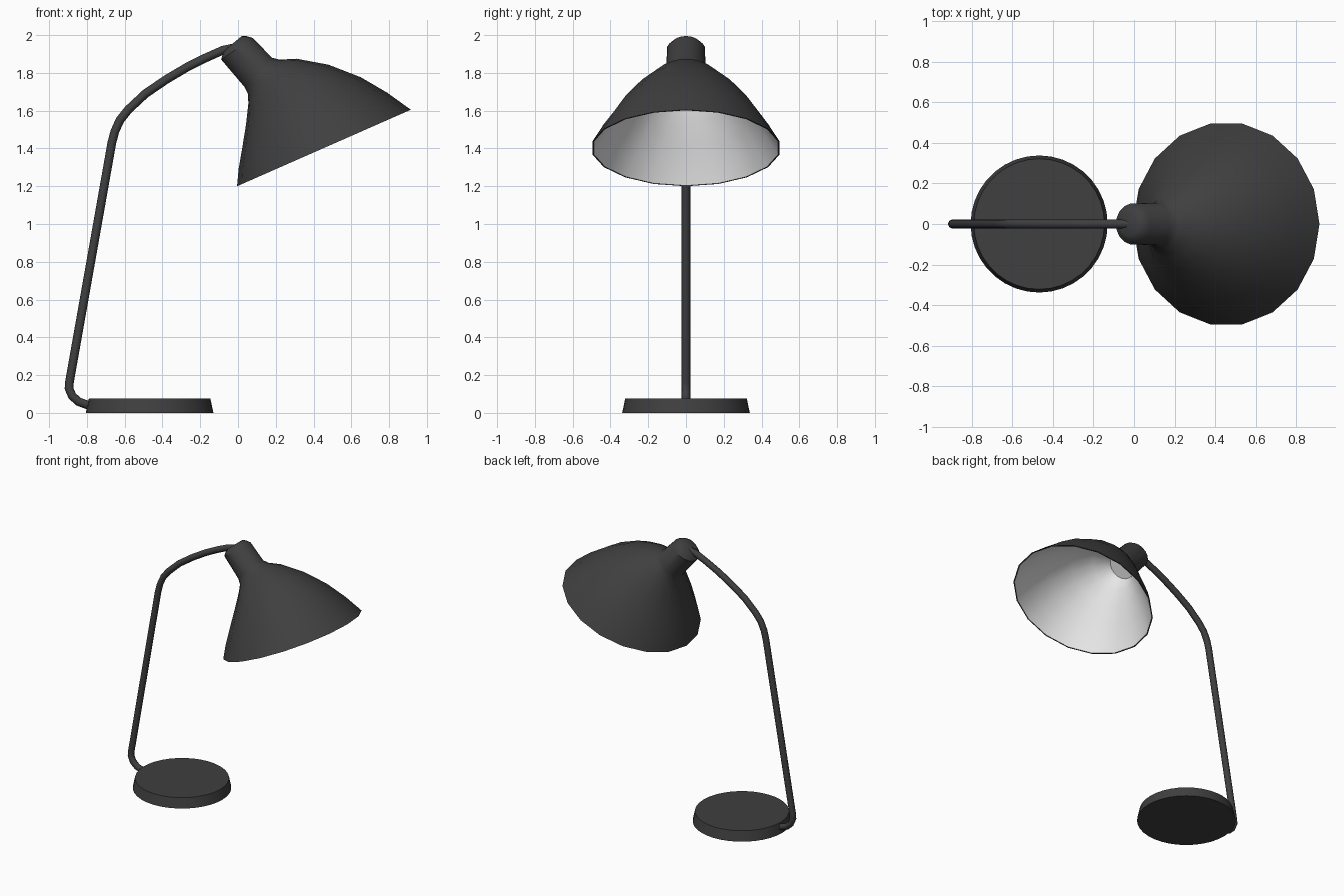
import bpy, bmesh, math
from mathutils import Vector

cube = bpy.data.objects.get("Cube")
if cube:
    bpy.data.objects.remove(cube)


def material(name, value):
    m = bpy.data.materials.new(name)
    m.use_nodes = True
    color = (value, value, value, 1)
    m.diffuse_color = color
    bsdf = m.node_tree.nodes["Principled BSDF"]
    bsdf.inputs["Base Color"].default_value = color
    bsdf.inputs["Roughness"].default_value = 0.6
    return m


black = material("matte black", 0.05)
white = material("inner white", 0.8)


def smooth(obj, degrees):
    bpy.ops.object.select_all(action='DESELECT')
    obj.select_set(True)
    bpy.context.view_layer.objects.active = obj
    bpy.ops.object.shade_smooth_by_angle(angle=math.radians(degrees))


def loft(name, rings, sides, mats, inner_from=None, angle=40):
    """Skin rings given as (left point, right point, scale) in the xz plane."""
    bm = bmesh.new()
    loops = []
    for (lx, lz), (rx, rz), scale in rings:
        left, right = Vector((lx, 0, lz)), Vector((rx, 0, rz))
        mid, half = (left + right) / 2, (right - left) / 2 * scale
        side = Vector((0, half.length, 0))
        loop = []
        for i in range(sides):
            a = math.tau * i / sides
            loop.append(bm.verts.new(mid + half * math.cos(a) + side * math.sin(a)))
        loops.append(loop)
    bm.faces.new(loops[0])
    for k in range(len(loops) - 1):
        a, b = loops[k], loops[k + 1]
        for i in range(sides):
            j = (i + 1) % sides
            f = bm.faces.new((a[i], a[j], b[j], b[i]))
            f.material_index = int(inner_from is not None and k >= inner_from)
    end = bm.faces.new(loops[-1])
    end.material_index = int(inner_from is not None)
    bmesh.ops.recalc_face_normals(bm, faces=bm.faces)
    mesh = bpy.data.meshes.new(name)
    bm.to_mesh(mesh)
    bm.free()
    for m in mats:
        mesh.materials.append(m)
    obj = bpy.data.objects.new(name, mesh)
    bpy.context.collection.objects.link(obj)
    smooth(obj, angle)
    return obj


# Shade: rounded cap, slanted neck and flaring bell, with a white lining
outer = [
    ((-0.07, 1.92), (0.02, 1.995), 1),
    ((-0.08, 1.905), (0.045, 1.995), 1),
    ((-0.083, 1.875), (0.073, 1.98), 1.08),
    ((0.035, 1.725), (0.18, 1.88), 1),
    ((0.052, 1.69), (0.22, 1.87), 1),
    ((0.055, 1.64), (0.31, 1.875), 1),
    ((0.043, 1.53), (0.48, 1.843), 1),
    ((0.022, 1.40), (0.65, 1.777), 1),
    ((0.003, 1.29), (0.79, 1.695), 1),
    ((-0.005, 1.20), (0.915, 1.605), 1),
]
lining = [(l, r, 1 - 0.008 / (Vector(r) - Vector(l)).length * 2)
          for l, r, s in reversed(outer[3:])]
loft("lamp_shade", outer + lining, 18, [black, white], inner_from=len(outer))

# Round tapered base
centre, low, high = -0.468, 0.338, 0.322
loft("base", [((centre - low, 0), (centre + low, 0), 1),
              ((centre - high, 0.075), (centre + high, 0.075), 1)], 36, [black])

# Bent tube from the base up to the cap
path = [(-0.70, 0.04), (-0.80, 0.043), (-0.845, 0.06), (-0.878, 0.09),
        (-0.895, 0.13), (-0.892, 0.165), (-0.668, 1.43), (-0.652, 1.49),
        (-0.625, 1.55), (-0.58, 1.606), (-0.49, 1.69), (-0.38, 1.765),
        (-0.27, 1.83), (-0.17, 1.88), (-0.08, 1.92), (-0.01, 1.935)]
curve = bpy.data.curves.new("stem", 'CURVE')
curve.dimensions = '3D'
curve.bevel_depth = 0.023
curve.bevel_resolution = 2
curve.use_fill_caps = True
spline = curve.splines.new('POLY')
spline.points.add(len(path) - 1)
for p, (x, z) in zip(spline.points, path):
    p.co = (x, 0, z, 1)
curve.materials.append(black)
stem = bpy.data.objects.new("stem", curve)
bpy.context.collection.objects.link(stem)
bpy.ops.object.select_all(action='DESELECT')
stem.select_set(True)
bpy.context.view_layer.objects.active = stem
bpy.ops.object.convert(target='MESH')
smooth(bpy.context.view_layer.objects.active, 50)
